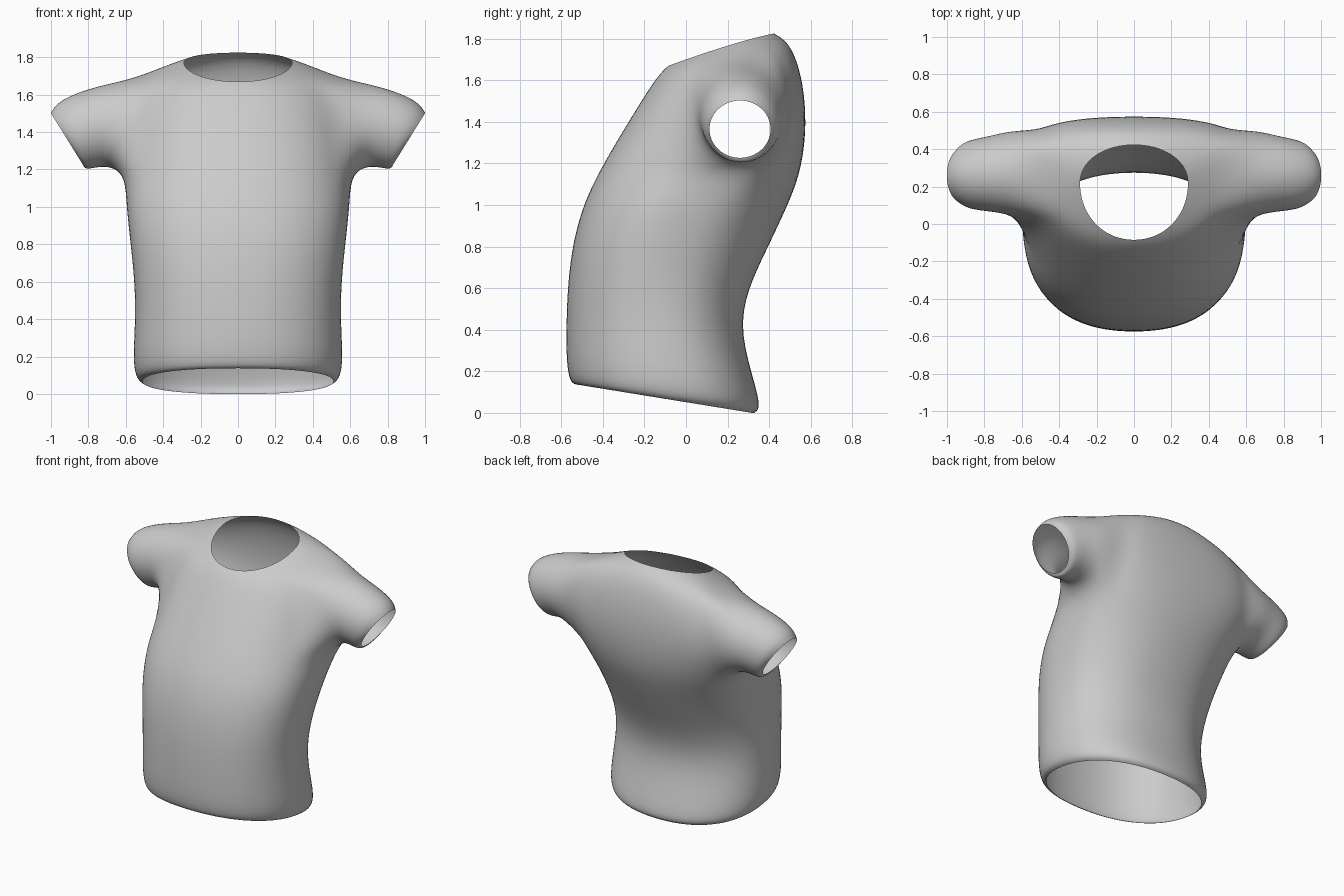
import bpy, bmesh, math

if "Cube" in bpy.data.objects:
    bpy.data.objects.remove(bpy.data.objects["Cube"])

N = 24          # points around the torso
SIDE = N // 4   # index of the +x side point

# Torso rings, hem to neck:
# front y, front z, back y, back z, half width, side y, side lift, back flatness exponent
RINGS = [
    (-.535, .138, .330, -.002, .515, -.10, 0, .88),
    (-.562, .147, .362, .018, .548, -.10, 0, .88),
    (-.580, .240, .345, .110, .568, -.10, 0, .88),
    (-.580, .420, .260, .390, .553, -.13, 0, .88),
    (-.573, .620, .298, .590, .558, -.14, 0, .88),
    (-.547, .830, .390, .780, .580, -.12, 0, .85),
    (-.492, 1.02, .485, .980, .602, -.04, 0, .75),
    (-.412, 1.18, .550, 1.14, .608, .11, 0, .58),
    (-.312, 1.35, .580, 1.34, .600, .24, 0, .36),
    (-.225, 1.49, .572, 1.54, .590, .27, .02, .36),
    (-.160, 1.59, .535, 1.70, .500, .27, .045, .52),
    (-.115, 1.645, .487, 1.79, .370, .24, .02, .85),
    (-.088, 1.668, .425, 1.825, .292, .22, .01, .97),
]

# Sleeve rings, shoulder to cuff: top x, top z, bottom x, bottom z, front y, back y
SLEEVE = [
    (.66, 1.672, .665, 1.205, .045, .505),
    (.80, 1.638, .735, 1.210, .060, .477),
    (.92, 1.592, .790, 1.197, .070, .460),
    (.98, 1.548, .817, 1.200, .088, .443),
    (1.004, 1.507, .827, 1.222, .108, .412),
]


def power(v, e):
    return math.copysign(abs(v) ** e, v)


bm = bmesh.new()

# Torso loft
rows = []
for k, (yf, zf, yb, zb, w, ys, lift, eb) in enumerate(RINGS):
    e = .88 if k < 9 else .97
    row = []
    for i in range(N):
        a = 2 * math.pi * i / N
        c, s = math.cos(a), power(math.sin(a), e)
        if abs(c) < 1e-6:
            c = 0
        c = power(c, e if c > 0 else eb)
        y = ys - c * ((ys - yf) if c > 0 else (yb - ys))
        z = zf + (zb - zf) * (y - yf) / (yb - yf) + lift * s * s
        row.append(bm.verts.new((w * s, y, z)))
    rows.append(row)


def in_armhole(k, i):
    return 7 <= k < 10 and any(c - 2 <= i < c + 2 for c in (SIDE, 3 * SIDE))


for k in range(len(rows) - 1):
    for i in range(N):
        if not in_armhole(k, i):
            j = (i + 1) % N
            bm.faces.new((rows[k][i], rows[k][j], rows[k + 1][j], rows[k + 1][i]))

# Sleeves grown from the armhole loops: (row, offset from side), starting at the top
LOOP = [(10, 0), (10, -1), (10, -2), (9, -2), (8, -2), (7, -2), (7, -1), (7, 0),
        (7, 1), (7, 2), (8, 2), (9, 2), (10, 2), (10, 1)]
for sx in (1, -1):
    prev = [rows[k][(sx * (SIDE + d)) % N] for k, d in LOOP]
    n = len(prev)
    for xt, zt, xb, zb, yf, yb in SLEEVE:
        ring = []
        for i in range(n):
            a = 2 * math.pi * i / n
            c, s = math.cos(a) / 2, math.sin(a) / 2
            ring.append(bm.verts.new((sx * ((xt + xb) / 2 + c * (xt - xb)),
                                      (yf + yb) / 2 - s * (yb - yf),
                                      (zt + zb) / 2 + c * (zt - zb))))
        for i in range(n):
            j = (i + 1) % n
            bm.faces.new((prev[i], prev[j], ring[j], ring[i]))
        prev = ring

# Drop the unused points inside the armholes
bmesh.ops.delete(bm, geom=[v for v in bm.verts if not v.link_faces], context='VERTS')

# Make sure the cloth faces outward
bmesh.ops.recalc_face_normals(bm, faces=bm.faces)
bm.normal_update()
front = min(bm.faces, key=lambda f: f.calc_center_median().y)
if front.normal.y > 0:
    bmesh.ops.reverse_faces(bm, faces=bm.faces)

mesh = bpy.data.meshes.new("shirt")
bm.to_mesh(mesh)
bm.free()
shirt = bpy.data.objects.new("shirt", mesh)
bpy.context.collection.objects.link(shirt)
for p in mesh.polygons:
    p.use_smooth = True

# Smooth cloth surface
sub = shirt.modifiers.new("smooth_cloth", 'SUBSURF')
sub.levels = sub.render_levels = 2

# Plain cloth colour
cloth = bpy.data.materials.new("light_grey_cloth")
cloth.diffuse_color = (.6, .6, .6, 1)
cloth.use_nodes = True
cloth.node_tree.nodes["Principled BSDF"].inputs["Base Color"].default_value = cloth.diffuse_color
mesh.materials.append(cloth)
